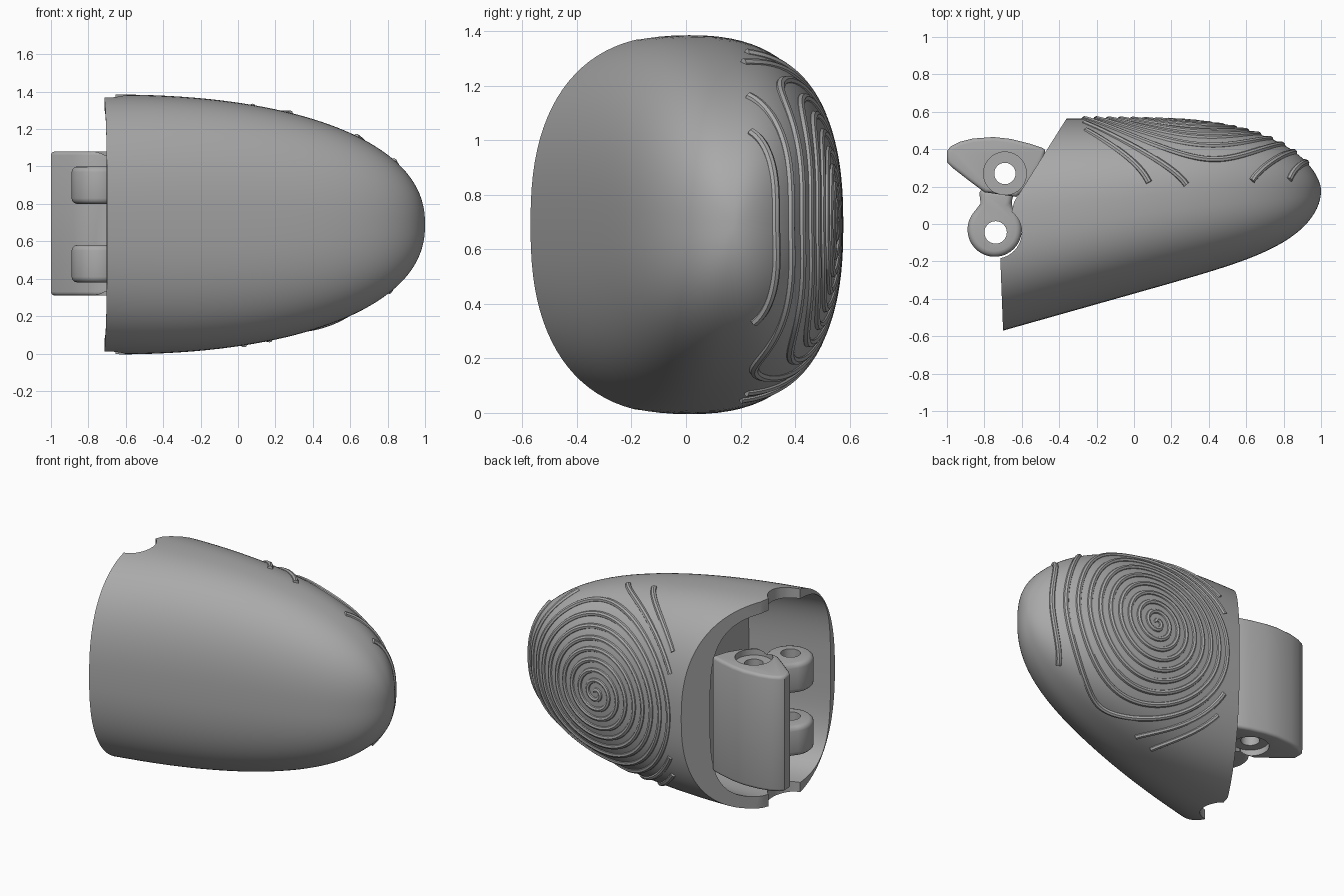
import bpy, bmesh, math
from mathutils import Vector

cube = bpy.data.objects.get("Cube")
if cube:
    bpy.data.objects.remove(cube, do_unlink=True)

grey = bpy.data.materials.new("matte grey")
grey.use_nodes = True
grey.diffuse_color = (0.4, 0.4, 0.4, 1)
grey.node_tree.nodes["Principled BSDF"].inputs["Base Color"].default_value = (0.4, 0.4, 0.4, 1)

MID = 0.69      # height of the symmetry plane
BASE, LENGTH = -0.7, 1.7


def section(x):
    """Front edge, back edge and half height of the shell at x."""
    u = (x - BASE) / LENGTH
    v = min(max(u, 0), 1)
    lo = 0.18 - 0.75 * (1 - 0.64 * u) * (1 - v ** 10) ** 0.5
    hi = 0.18 + 0.385 * (1 - v ** 5) ** 0.6
    return lo, hi, 0.695 * (1 - v ** 2.25) ** (1 / 2.25)


def ring(x, n, front=0, back=0, top=0, count=96):
    """Superellipse cross-section, optionally inset from the shell."""
    lo, hi, h = section(x)
    lo, hi, h = lo + front, hi - back, h - top
    pts = []
    for i in range(count):
        a = 2 * math.pi * i / count
        c, s = math.cos(a), math.sin(a)
        y = (lo + hi) / 2 + (hi - lo) / 2 * math.copysign(abs(c) ** (2 / n), c)
        pts.append((x, y, MID + h * math.copysign(abs(s) ** (2 / n), s)))
    return pts


def make(name, bm):
    bmesh.ops.recalc_face_normals(bm, faces=bm.faces)
    mesh = bpy.data.meshes.new(name)
    bm.to_mesh(mesh)
    bm.free()
    mesh.materials.append(grey)
    ob = bpy.data.objects.new(name, mesh)
    bpy.context.collection.objects.link(ob)
    return ob


def loft(name, rings):
    bm = bmesh.new()
    rows = [[bm.verts.new(p) for p in r] for r in rings]
    for a, b in zip(rows, rows[1:]):
        for i in range(len(a)):
            j = (i + 1) % len(a)
            bm.faces.new((a[i], a[j], b[j], b[i]))
    bm.faces.new(rows[0])
    bm.faces.new(rows[-1])
    return make(name, bm)


def prism(name, outline, z0, z1):
    return loft(name, [[(x, y, z) for x, y in outline] for z in (z0, z1)])


def arc(cx, cy, r, start=0, end=360, count=40):
    full = end - start == 360
    steps = count if full else count - 1
    angles = [math.radians(start + (end - start) * i / steps) for i in range(count)]
    return [(cx + r * math.cos(a), cy + r * math.sin(a)) for a in angles]


def activate(ob):
    bpy.ops.object.select_all(action='DESELECT')
    ob.select_set(True)
    bpy.context.view_layer.objects.active = ob


def cut(ob, cutter, operation='DIFFERENCE'):
    activate(ob)
    mod = ob.modifiers.new("cut", 'BOOLEAN')
    mod.operation, mod.solver, mod.object = operation, 'EXACT', cutter
    bpy.ops.object.modifier_apply(modifier=mod.name)
    bpy.data.objects.remove(cutter, do_unlink=True)


def bevel(ob, width):
    activate(ob)
    mod = ob.modifiers.new("bevel", 'BEVEL')
    mod.width, mod.segments, mod.limit_method = width, 3, 'ANGLE'
    mod.angle_limit = math.radians(50)
    bpy.ops.object.modifier_apply(modifier=mod.name)


def smooth(ob):
    activate(ob)
    bpy.ops.object.shade_smooth_by_angle(angle=math.radians(35))


# Fingertip shell: rounded loft, hollowed and cut off obliquely at the open end
xs = [-0.8 + 0.1 * i for i in range(2)]
xs += [BASE + LENGTH * (1 - (1 - i / 48) ** 2.4) for i in range(1, 48)]
shell = loft("fingertip_shell", [ring(x, 2.45) for x in xs])
cut(shell, loft("cavity_cutter", [ring(x, 3.5, 0.05, 0.16, 0.08)
                                  for x in (-1.1, -0.8, -0.6, -0.4, -0.2)]))
end_profile = [(-0.70, -0.75), (-0.70, -0.57), (-0.715, -0.18), (-0.64, 0.12),
               (-0.36, 0.565), (-0.2, 0.82), (-1.4, 0.82), (-1.4, -0.75)]
cut(shell, prism("end_cutter", end_profile, -0.3, 1.7))
cut(shell, prism("notch_cutter", arc(-0.74, -0.045, 0.14), -0.3, 1.7))
smooth(shell)

# Spiral grip ridges laid over the back of the shell
CX, PITCH, N = 0.28, 0.064, 2.45


def on_shell(x, z):
    if x >= 0.995:
        return None
    lo, hi, h = section(x)
    k = abs(z / h)
    if k >= 1:
        return None
    y = (lo + hi) / 2 + (hi - lo) / 2 * (1 - k ** N) ** (1 / N)
    return y if y > 0.2 + 0.05 * max(x, 0) and x > -0.27 + 0.18 * (0.57 - y) else None


runs, run = [], []
theta = 0.4
while PITCH * theta / (2 * math.pi) < 0.72:
    r = PITCH * theta / (2 * math.pi)
    x, z = CX + r * math.cos(theta), r * math.sin(theta)
    y = on_shell(x, z)
    if y is not None:
        run.append(Vector((x, y - 0.006, MID + z)))
    elif run:
        runs.append(run)
        run = []
    theta += min(0.4, 0.018 / r)
runs.append(run)

curve = bpy.data.curves.new("grip_ridges", 'CURVE')
curve.dimensions = '3D'
curve.bevel_depth, curve.bevel_resolution, curve.use_fill_caps = 0.018, 2, True
curve.materials.append(grey)
for run in runs:
    if len(run) > 2:
        spline = curve.splines.new('POLY')
        spline.points.add(len(run) - 1)
        for p, co in zip(spline.points, run):
            p.co = (*co, 1)
ridges = bpy.data.objects.new("grip_ridges", curve)
bpy.context.collection.objects.link(ridges)
activate(ridges)
bpy.ops.object.convert(target='MESH')
smooth(ridges)

# Hinge block with a bored, counterbored pin hole
block_outline = [(-1.0, 0.33), (-1.0, 0.39), (-0.98, 0.415), (-0.93, 0.44), (-0.86, 0.457),
                 (-0.75, 0.465), (-0.66, 0.455), (-0.56, 0.43), (-0.47, 0.40), (-0.5, 0.3),
                 (-0.56, 0.2), (-0.63, 0.145), (-0.8, 0.17), (-0.88, 0.23), (-0.97, 0.30)]
block = prism("hinge_block", block_outline, 0.31, 1.08)
bevel(block, 0.02)
cut(block, prism("pin_cutter", arc(-0.69, 0.27, 0.057), 0, 1.5))
for z0, z1 in ((0.2, 0.35), (1.04, 1.2)):
    cut(block, prism("counterbore_cutter", arc(-0.69, 0.27, 0.115), z0, z1))
smooth(block)

# Two hinge lugs, mirrored about the middle plane
lug_outline = arc(-0.745, -0.03, 0.145, -215, 35) + [(-0.66, 0.1), (-0.64, 0.17),
                                                     (-0.83, 0.19), (-0.82, 0.11)]
for name, z0 in (("upper_lug", 0.8), ("lower_lug", 0.38)):
    lug = prism(name, lug_outline, z0, z0 + 0.2)
    bevel(lug, 0.03)
    cut(lug, prism("pin_cutter", arc(-0.74, -0.045, 0.06), 0, 1.5))
    smooth(lug)
